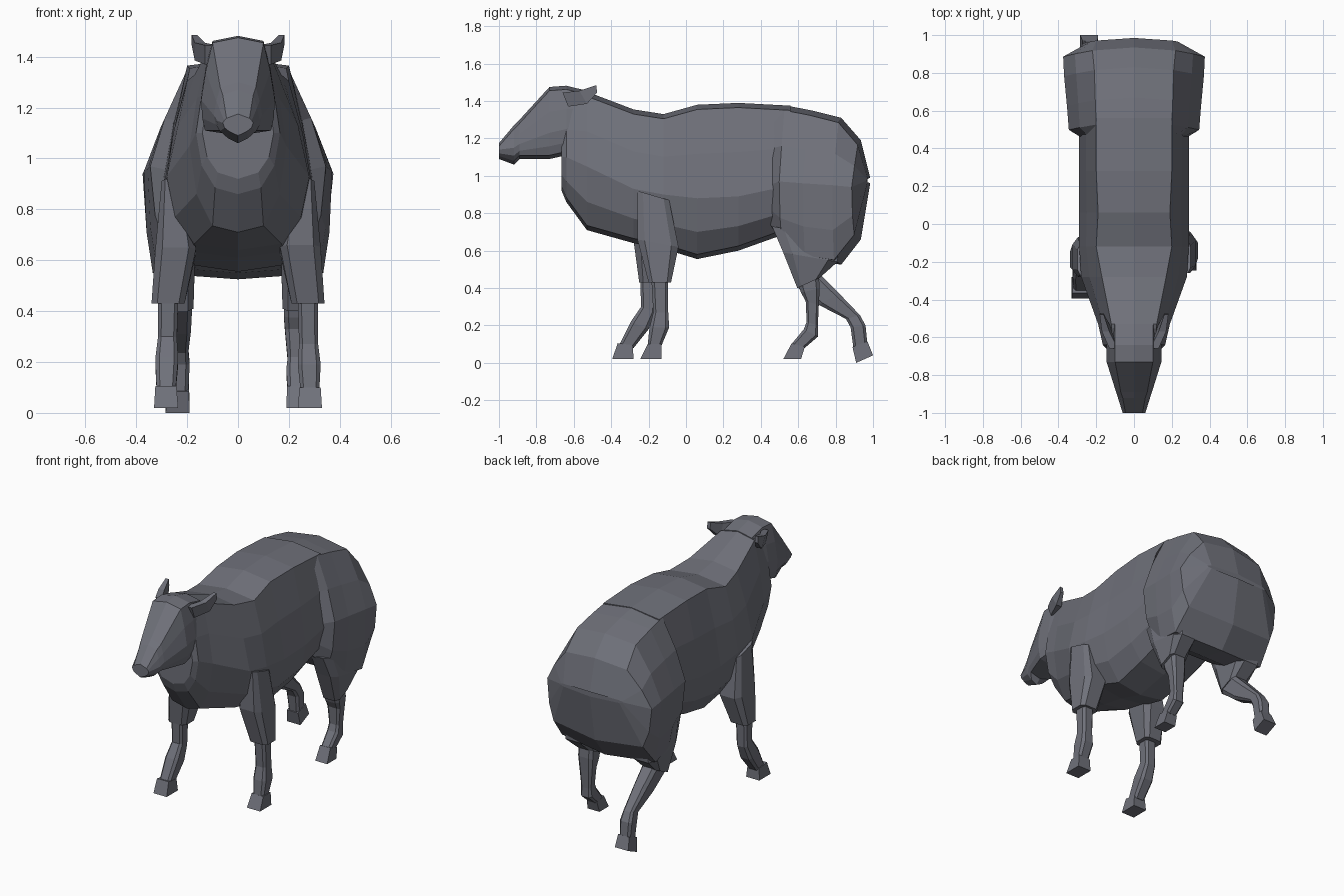
import bpy, bmesh
from mathutils import Vector

mat = bpy.data.materials.new("slate grey")
mat.diffuse_color = (0.16, 0.165, 0.195, 1)


def loft(name, rings):
    """Skin equal-sized rings of points and cap both ends."""
    bm = bmesh.new()
    vs = [[bm.verts.new(p) for p in r] for r in rings]
    n = len(vs[0])
    for a, b in zip(vs, vs[1:]):
        for i in range(n):
            j = (i + 1) % n
            bm.faces.new((a[i], a[j], b[j], b[i]))
    bm.faces.new(vs[0])
    bm.faces.new(vs[-1])
    bmesh.ops.recalc_face_normals(bm, faces=bm.faces)
    me = bpy.data.meshes.new(name)
    bm.to_mesh(me)
    bm.free()
    me.materials.append(mat)
    ob = bpy.data.objects.new(name, me)
    bpy.context.collection.objects.link(ob)
    return ob


def trunk(name, rows, drop=0.025, bow=0.0):
    """Mirrored upright rings: y, top z, top half-width, mid z, mid half-width, bottom z, bottom half-width."""
    rings = []
    for y, zt, wt, zm, wm, zb, wb in rows:
        d = min(drop, (zt - zb) / 5)
        zt2, zb2 = zt - d, zb + d
        half = [(wt, zt2), (wt + (wm - wt) * .6, zt2 + (zm - zt2) * .5), (wm, zm),
                (wm + (wb - wm) * .3, zm + (zb2 - zm) * .6), (wb, zb2)]
        pts = [(0, zt)] + half + [(0, zb)] + [(-x, z) for x, z in reversed(half)]
        rings.append([(x, y - bow * x * x, z) for x, z in pts])
    return loft(name, rings)


BOX = [(-1, -1), (1, -1), (1, 1), (-1, 1)]
OCT = [(-1, -.65), (-.65, -1), (.65, -1), (1, -.65), (1, .65), (.65, 1), (-.65, 1), (-1, .65)]


def limb(name, side, rows, shape=OCT):
    """Rings given by front point (y, z), back point (y, z), inner x and outer x."""
    rings = []
    for yf, zf, yb, zb, x0, x1 in rows:
        f, b = Vector((0, yf, zf)), Vector((0, yb, zb))
        rings.append([(f + b) / 2 + (b - f) / 2 * u +
                      Vector((side * ((x0 + x1) / 2 + v * (x1 - x0) / 2), 0, 0))
                      for u, v in shape])
    return loft(name, rings)


# torso with neck and chest
trunk("torso", [
    (-.665, 1.34, .10, 1.10, .14, .92, .08),
    (-.64, 1.42, .11, 1.10, .165, .86, .09),
    (-.53, 1.45, .12, 1.05, .19, .71, .10),
    (-.28, 1.355, .17, .93, .28, .64, .17),
    (-.12, 1.33, .20, .90, .29, .61, .19),
    (.06, 1.38, .19, .88, .29, .555, .17),
    (.28, 1.39, .20, .89, .29, .60, .18),
    (.56, 1.375, .20, .95, .29, .70, .18)])

# rump
trunk("rump", [
    (.47, 1.365, .19, .95, .26, .71, .22),
    (.54, 1.375, .20, .97, .345, .62, .28),
    (.67, 1.35, .205, .96, .355, .55, .32),
    (.83, 1.31, .21, .95, .37, .525, .335),
    (.935, 1.19, .22, .94, .375, .66, .32),
    (.985, .99, .20, .975, .23, .96, .20)], bow=0.35)

# head
trunk("head", [
    (-1.0, 1.175, .045, 1.14, .06, 1.09, .035),
    (-.92, 1.27, .06, 1.15, .085, 1.06, .04),
    (-.89, 1.30, .07, 1.17, .095, 1.09, .07),
    (-.73, 1.475, .10, 1.23, .145, 1.09, .13),
    (-.64, 1.482, .10, 1.25, .145, 1.11, .12),
    (-.53, 1.455, .10, 1.28, .13, 1.14, .09)], drop=0.02)

# ears: narrow root, broad middle, cut-off tip
for side, word in ((1, "right"), (-1, "left")):
    limb(word + "_ear", side, [
        (-.66, 1.445, -.63, 1.37, .085, .13),
        (-.57, 1.455, -.53, 1.385, .13, .17),
        (-.48, 1.485, -.475, 1.445, .16, .182)], BOX)

# front legs
limb("right_front_upper_leg", 1, [
    (-.26, .92, -.09, .87, .22, .30),
    (-.26, .66, -.04, .62, .165, .325),
    (-.20, .43, -.08, .43, .21, .34)])
limb("right_front_lower_leg", 1, [
    (-.185, .45, -.095, .45, .235, .315),
    (-.175, .27, -.095, .27, .24, .315),
    (-.195, .19, -.09, .19, .235, .325),
    (-.205, .095, -.13, .095, .245, .32)])
limb("right_front_hoof", 1, [
    (-.205, .10, -.13, .10, .242, .325),
    (-.245, .02, -.13, .02, .235, .33)], BOX)
limb("left_front_upper_leg", -1, [
    (-.27, .92, -.11, .87, .22, .30),
    (-.28, .65, -.07, .62, .165, .325),
    (-.25, .43, -.13, .43, .21, .34)])
limb("left_front_lower_leg", -1, [
    (-.245, .45, -.16, .45, .235, .315),
    (-.24, .30, -.165, .27, .24, .315),
    (-.295, .22, -.20, .18, .235, .325),
    (-.36, .09, -.28, .08, .245, .32)])
limb("left_front_hoof", -1, [
    (-.365, .105, -.285, .095, .242, .325),
    (-.395, .02, -.28, .02, .235, .33)], BOX)

# back legs
for side, word in ((1, "right"), (-1, "left")):
    limb(word + "_thigh", side, [
        (.46, .73, .82, .67, .18, .31),
        (.52, .59, .81, .54, .17, .325),
        (.595, .40, .715, .455, .175, .30)])
limb("right_back_lower_leg", 1, [
    (.60, .42, .71, .47, .18, .285),
    (.615, .375, .715, .40, .18, .285),
    (.64, .33, .71, .31, .185, .275),
    (.645, .22, .705, .20, .195, .265),
    (.63, .18, .705, .14, .19, .27),
    (.56, .095, .635, .08, .195, .265)])
limb("right_back_hoof", 1, [
    (.565, .105, .635, .085, .193, .267),
    (.52, .02, .615, .02, .19, .275)], BOX)
limb("left_back_lower_leg", -1, [
    (.60, .40, .71, .48, .18, .285),
    (.71, .31, .82, .37, .185, .275),
    (.855, .235, .93, .255, .195, .265),
    (.88, .19, .96, .20, .19, .275),
    (.895, .08, .97, .10, .195, .27)])
limb("left_back_hoof", -1, [
    (.89, .085, .97, .115, .193, .272),
    (.91, 0, 1.0, .04, .19, .285)], BOX)
